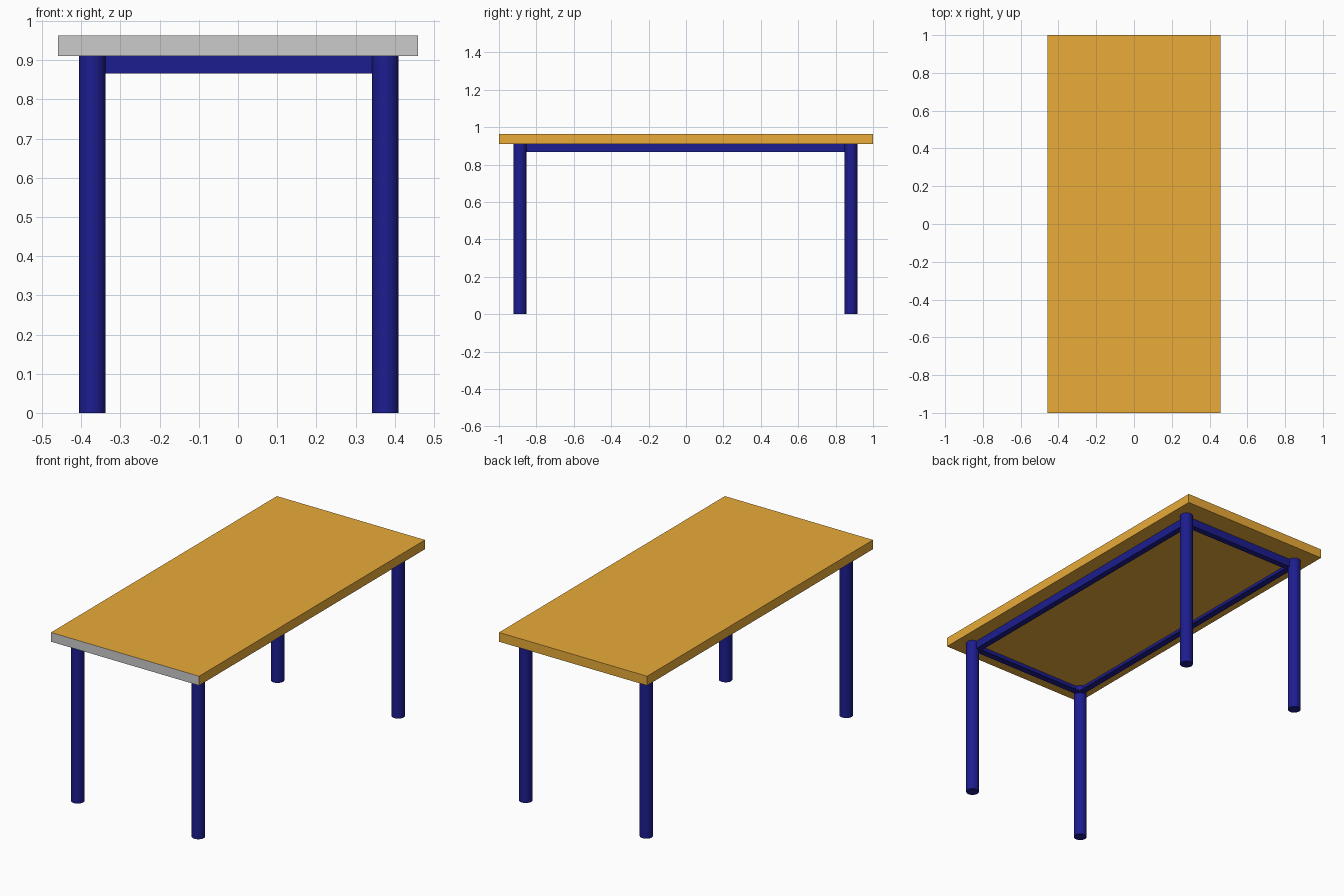
import bpy, bmesh
from mathutils import Matrix, Vector

if "Cube" in bpy.data.objects:
    bpy.data.objects.remove(bpy.data.objects["Cube"])

TOP_Z, UNDER_Z, RAIL_Z = 0.963, 0.911, 0.866
HALF_X, HALF_Y = 0.459, 1.0
LEG_R = 0.034
LEG_X = {"left": -0.372, "right": 0.376}
LEG_Y = {"front": -0.888, "back": 0.882}
FLANGE_W, PLATE_T = 0.034, 0.006


def material(name, rgb):
    m = bpy.data.materials.new(name)
    m.diffuse_color = (*rgb, 1)
    m.use_nodes = True
    m.node_tree.nodes["Principled BSDF"].inputs["Base Color"].default_value = m.diffuse_color
    return m


wood = material("wood", (0.82, 0.408, 0.041))
navy = material("navy_paint", (0.012, 0.012, 0.28))


def finish(name, bm, mat=None):
    bmesh.ops.recalc_face_normals(bm, faces=bm.faces) if mat is navy else None
    me = bpy.data.meshes.new(name)
    bm.to_mesh(me)
    bm.free()
    if mat:
        me.materials.append(mat)
    ob = bpy.data.objects.new(name, me)
    bpy.context.collection.objects.link(ob)
    return ob


def box_bm(lo, hi):
    lo, hi = Vector(lo), Vector(hi)
    bm = bmesh.new()
    bmesh.ops.create_cube(bm, size=1, matrix=Matrix.Translation((lo + hi) / 2)
                          @ Matrix.Diagonal((*(hi - lo), 1)))
    return bm


def keep_front(bm, front):
    """Keep only the front face, or everything except it."""
    bm.normal_update()
    drop = [f for f in bm.faces if (f.normal.y < -0.9) != front]
    bmesh.ops.delete(bm, geom=drop, context='FACES')
    return bm


def angle_rail(name, start, end, inward):
    """Sweep an L profile: upright plate outside, flange inward at the bottom."""
    w, t, h = FLANGE_W, PLATE_T, UNDER_Z - RAIL_Z
    profile = [(0, 0), (w, 0), (w, t), (t, t), (t, h), (0, h)]
    start, end, inward = Vector(start), Vector(end), Vector(inward)
    bm = bmesh.new()
    face = bm.faces.new([bm.verts.new(start + inward * a + Vector((0, 0, RAIL_Z + b)))
                         for a, b in profile])
    new = bmesh.ops.extrude_face_region(bm, geom=[face], use_keep_orig=True)["geom"]
    bmesh.ops.translate(bm, vec=end - start,
                        verts=[g for g in new if isinstance(g, bmesh.types.BMVert)])
    finish(name, bm, navy)


# Table top: wooden slab whose front edge is left unpainted grey
slab = ((-HALF_X, -HALF_Y, UNDER_Z), (HALF_X, HALF_Y, TOP_Z))
finish("table_top", keep_front(box_bm(*slab), False), wood)
finish("front_edge", keep_front(box_bm(*slab), True))

# Round legs
for end, y in LEG_Y.items():
    for side, x in LEG_X.items():
        bm = bmesh.new()
        bmesh.ops.create_cone(bm, cap_ends=True, segments=32, radius1=LEG_R,
                              radius2=LEG_R, depth=UNDER_Z,
                              matrix=Matrix.Translation((x, y, UNDER_Z / 2)))
        for f in bm.faces:
            f.smooth = len(f.verts) == 4
        for e in bm.edges:
            e.smooth = all(len(f.verts) == 4 for f in e.link_faces)
        finish(f"{end}_{side}_leg", bm, navy)

# Angle rails between the legs, under the top
x0, x1 = LEG_X["left"], LEG_X["right"]
y0, y1 = LEG_Y["front"], LEG_Y["back"]
angle_rail("front_rail", (x0, y0, 0), (x1, y0, 0), (0, 1, 0))
angle_rail("back_rail", (x0, y1, 0), (x1, y1, 0), (0, -1, 0))
angle_rail("left_rail", (x0, y0, 0), (x0, y1, 0), (1, 0, 0))
angle_rail("right_rail", (x1, y0, 0), (x1, y1, 0), (-1, 0, 0))
